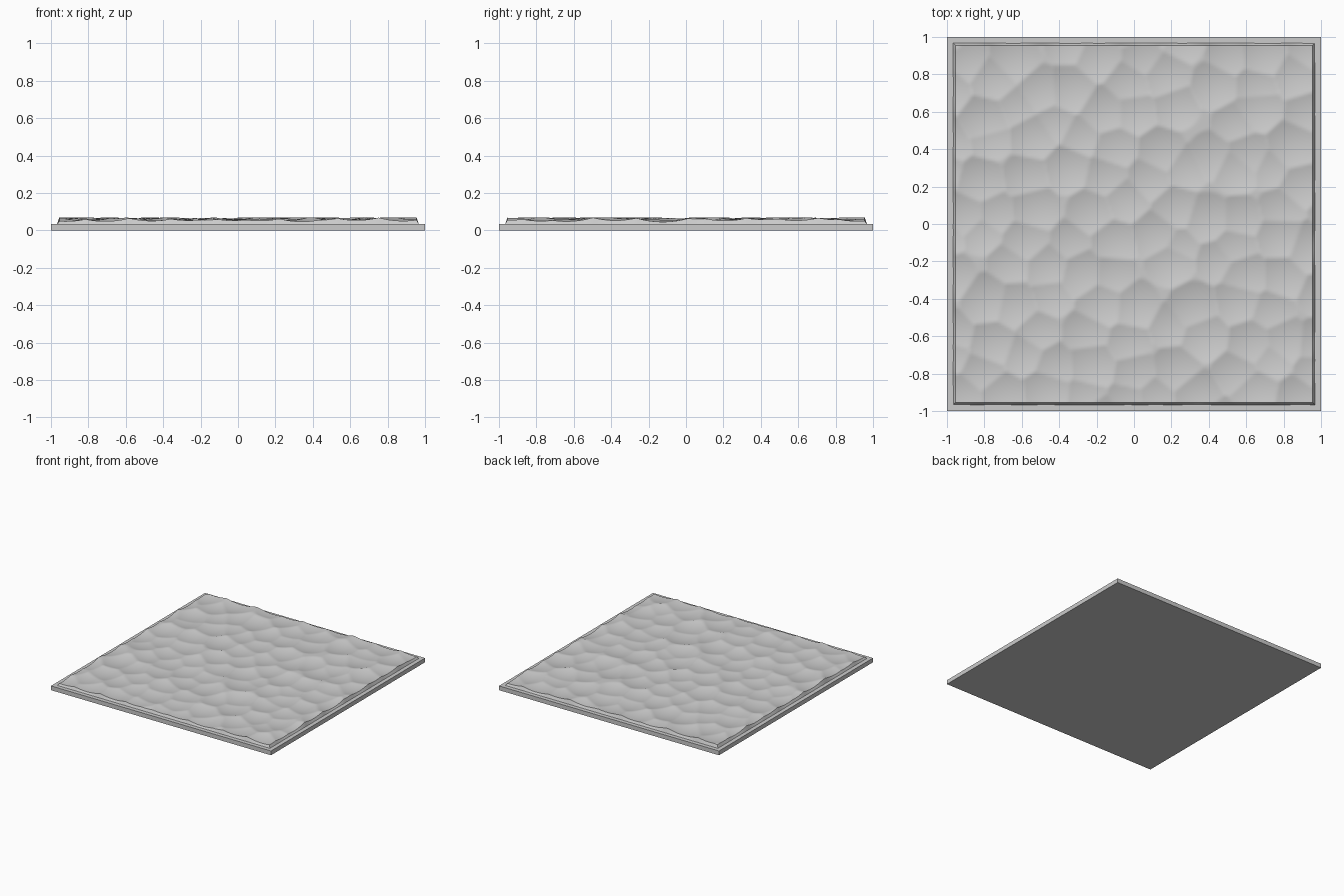
import bpy, bmesh, random
from mathutils import Vector, kdtree

if "Cube" in bpy.data.objects:
    bpy.data.objects.remove(bpy.data.objects["Cube"])

random.seed(7)

# base slab
bpy.ops.mesh.primitive_cube_add(size=1, location=(0, 0, 0.0175))
slab = bpy.context.object
slab.name = "base_slab"
slab.scale = (2, 2, 0.035)

# centres of the hammered dents: staggered, jittered rows
COLS, ROWS = 9, 12
dx, dy = 2 / COLS, 2 / ROWS
dents = []
for r in range(-1, ROWS + 1):
    for c in range(-1, COLS + 1):
        x = -1 + (c + 0.25 + 0.5 * (r % 2) + random.uniform(-0.3, 0.3)) * dx
        y = -1 + (r + 0.5 + random.uniform(-0.33, 0.33)) * dy
        dents.append((x, y, random.uniform(0.046, 0.053)))
tree = kdtree.KDTree(len(dents))
for i, (x, y, z) in enumerate(dents):
    tree.insert((x, y, 0), i)
tree.balance()


def height(x, y):
    """Lowest of the nearby shallow bowls, leaving crisp ridges between them."""
    near = tree.find_n((x, y, 0), 6)
    return min(0.07, min(dents[i][2] + 1.0 * d * d for _, i, d in near))


# hammered surface with a sloping skirt down to the slab
N, TOP, FOOT = 150, 0.955, 0.967
bm = bmesh.new()
bmesh.ops.create_grid(bm, x_segments=N, y_segments=N, size=TOP)
for v in bm.verts:
    v.co.z = height(v.co.x, v.co.y)
rim = [e for e in bm.edges if e.is_boundary]
ext = bmesh.ops.extrude_edge_only(bm, edges=rim)
for v in ext["geom"]:
    if isinstance(v, bmesh.types.BMVert):
        v.co = Vector((v.co.x * FOOT / TOP, v.co.y * FOOT / TOP, 0.034))
bmesh.ops.recalc_face_normals(bm, faces=bm.faces)
if max(bm.faces, key=lambda f: abs(f.normal.z)).normal.z < 0:
    bmesh.ops.reverse_faces(bm, faces=bm.faces)
mesh = bpy.data.meshes.new("hammered_surface")
bm.to_mesh(mesh)
bm.free()
surface = bpy.data.objects.new("hammered_surface", mesh)
bpy.context.collection.objects.link(surface)

bpy.ops.object.select_all(action='DESELECT')
surface.select_set(True)
bpy.context.view_layer.objects.active = surface
bpy.ops.object.shade_smooth_by_angle(angle=0.6)
